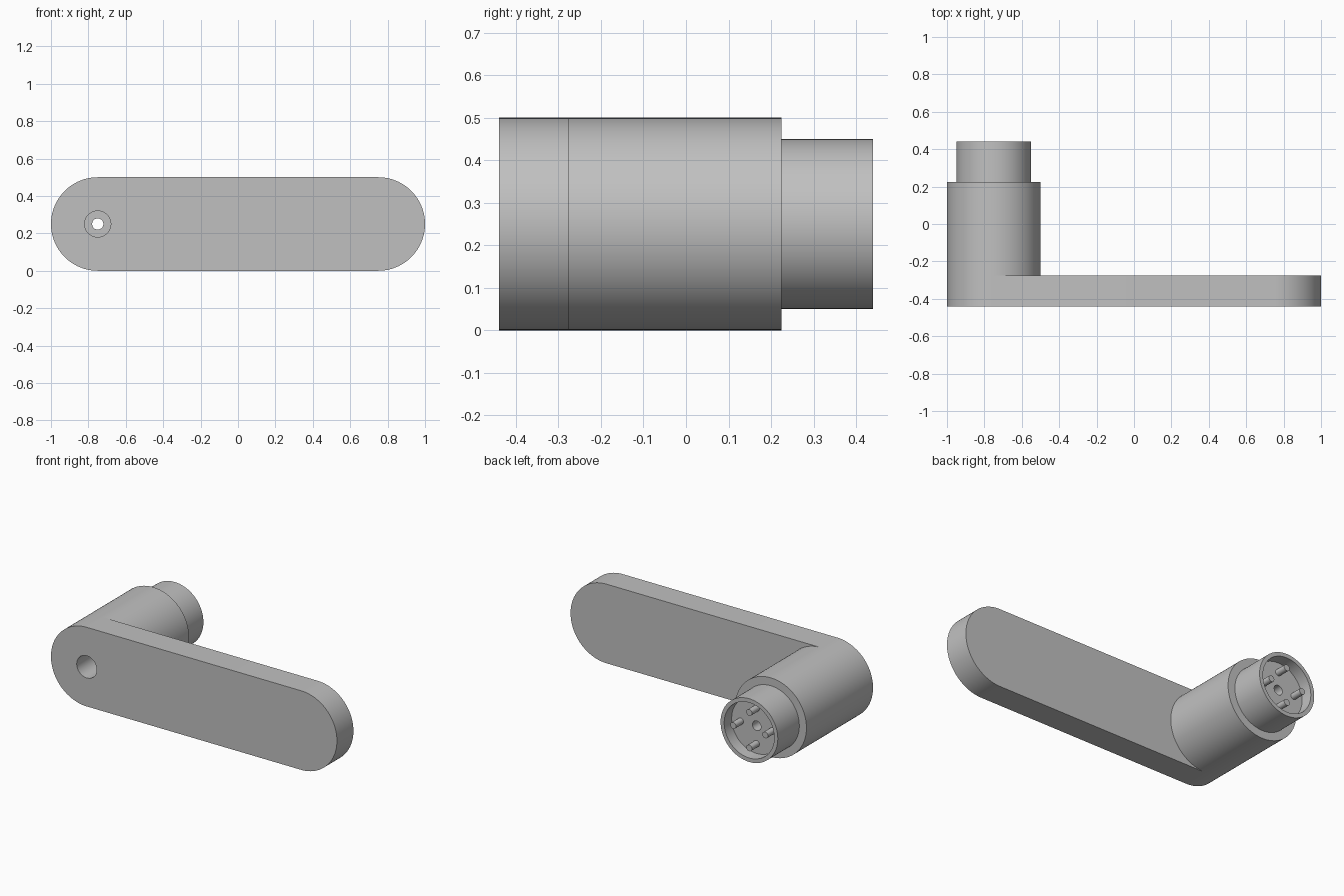
import bpy, bmesh, math

if "Cube" in bpy.data.objects:
    bpy.data.objects.remove(bpy.data.objects["Cube"], do_unlink=True)

SEG = 96
AXIS_X, AXIS_Z = -0.75, 0.25      # centre line of the hub
RADIUS = 0.25
FRONT, JOINT, SHOULDER, BACK = -0.44, -0.275, 0.225, 0.44
BORE, HOLE = 0.07, 0.03
FLOOR = BACK - 0.075              # bottom of the socket
PIN_RING = 0.112

grey = bpy.data.materials.new("light grey")
grey.use_nodes = True
grey.diffuse_color = (0.53, 0.53, 0.53, 1)
grey.node_tree.nodes["Principled BSDF"].inputs["Base Color"].default_value = grey.diffuse_color


def finish(name, bm):
    bmesh.ops.recalc_face_normals(bm, faces=bm.faces)
    mesh = bpy.data.meshes.new(name)
    bm.to_mesh(mesh)
    bm.free()
    mesh.materials.append(grey)
    obj = bpy.data.objects.new(name, mesh)
    bpy.context.collection.objects.link(obj)
    bpy.ops.object.select_all(action='DESELECT')
    obj.select_set(True)
    bpy.context.view_layer.objects.active = obj
    bpy.ops.object.shade_smooth_by_angle(angle=math.radians(30))
    return obj


def arc(cx, cz, r, start, end, steps):
    angles = [start + (end - start) * i / steps for i in range(steps + 1)]
    return [(cx + r * math.cos(a), cz + r * math.sin(a)) for a in angles]


def lathe(name, profile, cx, cz, seg):
    """Spin (radius, y) points round an axis parallel to y."""
    bm = bmesh.new()
    rings = []
    for r, y in profile:
        ring = arc(cx, cz, r, 0, 2 * math.pi, seg)[:-1]
        rings.append([bm.verts.new((x, y, z)) for x, z in ring])
    for a, b in zip(rings, rings[1:]):
        for i in range(seg):
            j = (i + 1) % seg
            bm.faces.new((a[i], a[j], b[j], b[i]))
    return bm, rings


# Flat round-ended arm with the bolt bore through it
bm = bmesh.new()
half = math.pi / 2
outline = (arc(-AXIS_X, AXIS_Z, RADIUS, -half, half, SEG // 2)
           + arc(AXIS_X, AXIS_Z, RADIUS, half, 3 * half, SEG // 2))
bore = arc(AXIS_X, AXIS_Z, BORE, 0, 2 * math.pi, SEG)[:-1]
for loop in (outline, bore):
    verts = [bm.verts.new((x, FRONT, z)) for x, z in loop]
    for i, v in enumerate(verts):
        bm.edges.new((v, verts[(i + 1) % len(verts)]))
bmesh.ops.triangle_fill(bm, use_beauty=True, edges=bm.edges[:], normal=(0, -1, 0))
extruded = bmesh.ops.extrude_face_region(bm, geom=bm.faces[:], use_keep_orig=True)
moved = [g for g in extruded["geom"] if isinstance(g, bmesh.types.BMVert)]
bmesh.ops.translate(bm, verts=moved, vec=(0, JOINT - FRONT, 0))
finish("handle_arm", bm)

# Hub with stepped collar, open socket and counterbored bolt hole
bm, _ = lathe("hub", [
    (RADIUS, JOINT), (RADIUS, SHOULDER), (0.2, SHOULDER), (0.2, BACK),
    (0.175, BACK), (0.175, FLOOR), (HOLE, FLOOR), (HOLE, -0.04),
    (BORE, -0.04), (BORE, JOINT)], AXIS_X, AXIS_Z, SEG)
finish("hub", bm)

# Four drive pins standing in the socket
for side, dx, dz in (("left", 1, 0), ("right", -1, 0), ("upper", 0, 1), ("lower", 0, -1)):
    bm, rings = lathe("pin", [(0.02, FLOOR), (0.02, BACK)],
                      AXIS_X + dx * PIN_RING, AXIS_Z + dz * PIN_RING, 24)
    for ring in rings:
        bm.faces.new(ring)
    finish(side + "_pin", bm)
